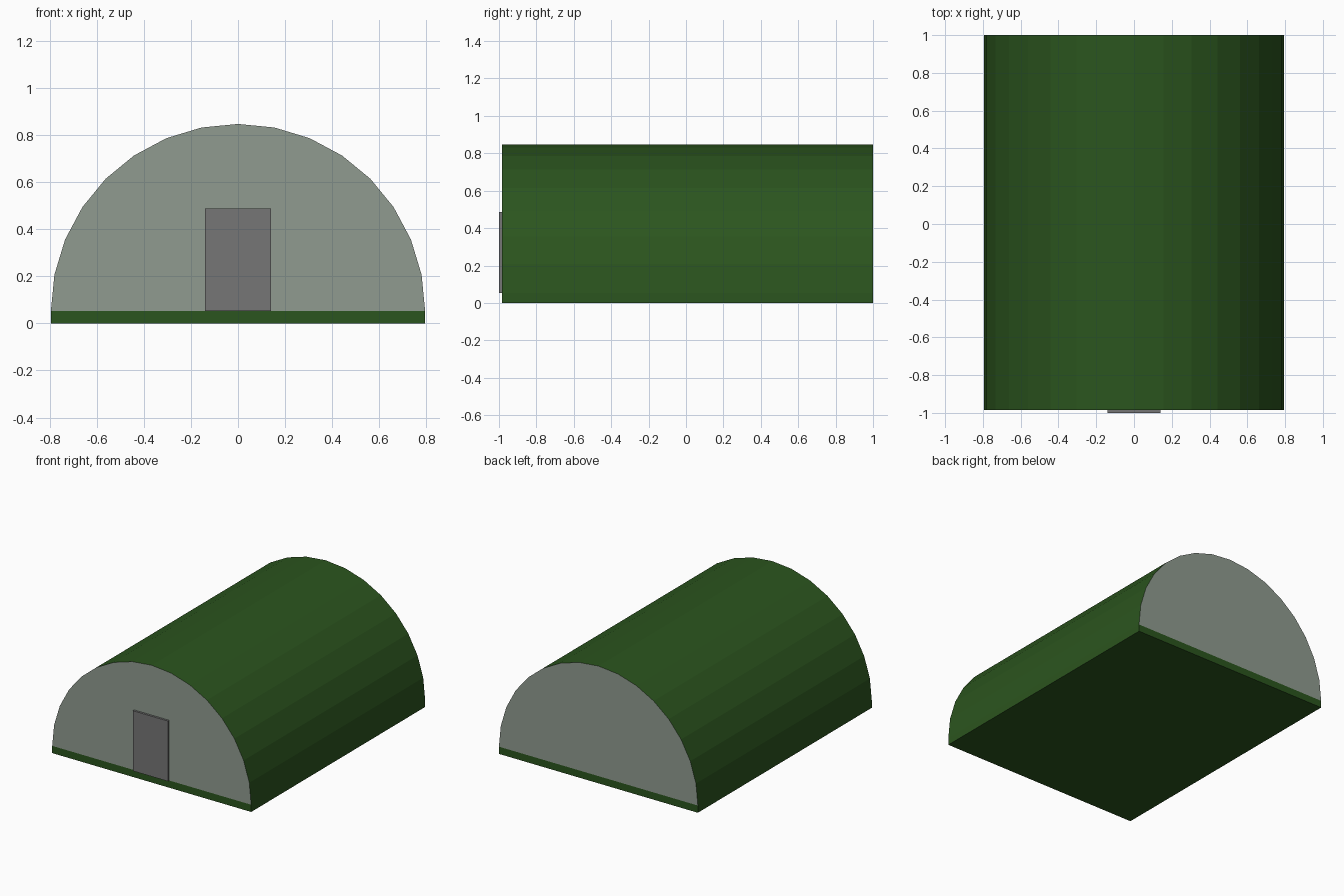
import bpy, bmesh, math
from mathutils import Matrix, Vector

if "Cube" in bpy.data.objects:
    bpy.data.objects.remove(bpy.data.objects["Cube"])

R, BASE_Z = 0.795, 0.052      # arch radius, plinth height
Y0, Y1 = -0.985, 1.0          # front and back ends of the building
SEGMENTS = 16                 # facets across the half-round roof


def material(name, rgb):
    m = bpy.data.materials.new(name)
    m.diffuse_color = (*rgb, 1)
    m.use_nodes = True
    m.node_tree.nodes["Principled BSDF"].inputs["Base Color"].default_value = m.diffuse_color
    return m


def finish(bm, name, mat):
    bmesh.ops.recalc_face_normals(bm, faces=bm.faces)
    me = bpy.data.meshes.new(name)
    bm.to_mesh(me)
    bm.free()
    me.materials.append(mat)
    ob = bpy.data.objects.new(name, me)
    bpy.context.collection.objects.link(ob)
    return ob


def box(name, lo, hi, mat):
    lo, hi = Vector(lo), Vector(hi)
    bm = bmesh.new()
    bmesh.ops.create_cube(bm, size=1, matrix=Matrix.Translation((lo + hi) / 2)
                          @ Matrix.Diagonal((*(hi - lo), 1)))
    return finish(bm, name, mat)


green = material("roof_green", (0.024, 0.09, 0.013))
pale = material("wall_grey_green", (0.28, 0.33, 0.28))
dark = material("door_grey", (0.18, 0.18, 0.18))

# Half-round solid: extruded arch with pale end walls and green roof facets
bm = bmesh.new()
arch = [(R * math.cos(math.pi * i / SEGMENTS), R * math.sin(math.pi * i / SEGMENTS) + BASE_Z)
        for i in range(SEGMENTS + 1)]
end = bm.faces.new([bm.verts.new((x, Y0, z)) for x, z in arch])
out = bmesh.ops.extrude_face_region(bm, geom=[end], use_keep_orig=True)
moved = [g for g in out["geom"] if isinstance(g, bmesh.types.BMVert)]
bmesh.ops.translate(bm, verts=moved, vec=(0, Y1 - Y0, 0))
bmesh.ops.recalc_face_normals(bm, faces=bm.faces)
for f in bm.faces:
    f.material_index = 1 if abs(f.normal.y) > 0.9 else 0
vault = finish(bm, "vaulted_roof", green)
vault.data.materials.append(pale)
# the second slot exists only now, so set the end walls again
for p in vault.data.polygons:
    p.material_index = 1 if abs(p.normal.y) > 0.9 else 0

# Plinth under the vault
box("plinth", (-R, Y0, 0), (R, Y1, BASE_Z), green)

# Door panel on the front wall
box("door", (-0.14, -1.0, BASE_Z), (0.14, Y0, 0.487), dark)
